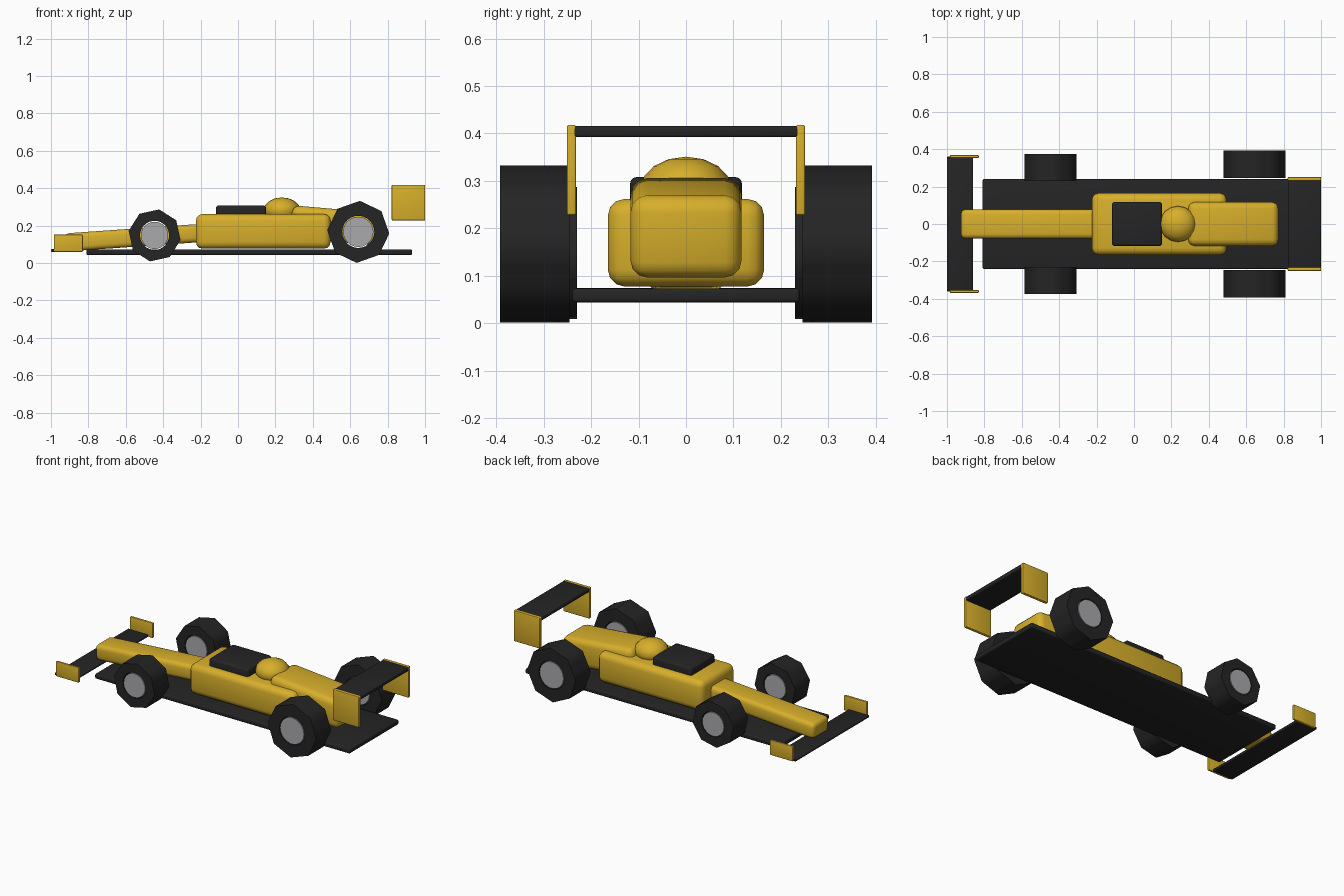
import bpy, bmesh, math
from mathutils import Matrix, Vector

if "Cube" in bpy.data.objects:
    bpy.data.objects.remove(bpy.data.objects["Cube"], do_unlink=True)


def material(name, r, g, b):
    m = bpy.data.materials.new(name)
    m.use_nodes = True
    m.diffuse_color = (r, g, b, 1)
    m.node_tree.nodes["Principled BSDF"].inputs["Base Color"].default_value = (r, g, b, 1)
    return m


YELLOW = material("yellow paint", 0.68, 0.43, 0.024)
BLACK = material("black rubber", 0.018, 0.018, 0.018)
GREY = material("grey metal", 0.4, 0.4, 0.42)


def finish(name, bm, mat):
    bmesh.ops.recalc_face_normals(bm, faces=bm.faces)
    me = bpy.data.meshes.new(name)
    bm.to_mesh(me)
    bm.free()
    me.materials.append(mat)
    ob = bpy.data.objects.new(name, me)
    bpy.context.collection.objects.link(ob)
    bpy.ops.object.select_all(action="DESELECT")
    ob.select_set(True)
    bpy.context.view_layer.objects.active = ob
    bpy.ops.object.shade_smooth_by_angle(angle=math.radians(50))
    return ob


def box(name, mat, x, y, z, bevel, tilt=0, segments=3):
    """Rounded box between (min, max) pairs, tilted about its own y axis."""
    bm = bmesh.new()
    bmesh.ops.create_cube(bm, size=1)
    size = [b - a for a, b in (x, y, z)]
    centre = Vector([(a + b) / 2 for a, b in (x, y, z)])
    bmesh.ops.scale(bm, vec=size, verts=bm.verts)
    bmesh.ops.bevel(bm, geom=bm.edges[:], offset=bevel, segments=segments,
                    profile=0.5, affect="EDGES")
    turn = Matrix.Rotation(math.radians(tilt), 4, "Y")
    bmesh.ops.transform(bm, matrix=Matrix.Translation(centre) @ turn, verts=bm.verts)
    return finish(name, bm, mat)


def tyre(name, x, z, radius, hole, y0, y1, turn):
    """Eight-sided tread around a round hole."""
    steps = 24
    side = math.radians(45)
    bm = bmesh.new()
    rings = []
    for i in range(steps):
        a = i * math.tau / steps
        outer = radius * math.cos(side / 2) / math.cos(a % side - side / 2)
        ang = a + math.radians(turn)
        c, s = math.cos(ang), math.sin(ang)
        rings.append([bm.verts.new((x + r * c, y, z + r * s))
                      for r, y in ((outer, y0), (outer, y1), (hole, y1), (hole, y0))])
    for i in range(steps):
        a, b = rings[i], rings[(i + 1) % steps]
        for k in range(4):
            n = (k + 1) % 4
            bm.faces.new((a[k], a[n], b[n], b[k]))
    finish(name, bm, BLACK)


def rim(name, x, z, radius, y0, y1):
    bm = bmesh.new()
    place = Matrix.Translation((x, (y0 + y1) / 2, z)) @ Matrix.Rotation(math.pi / 2, 4, "X")
    bmesh.ops.create_cone(bm, cap_ends=True, segments=24, radius1=radius,
                          radius2=radius, depth=abs(y1 - y0), matrix=place)
    finish(name, bm, GREY)


# Floor and bodywork
box("floor", BLACK, (-0.81, 0.93), (-0.24, 0.24), (0.043, 0.073), 0.008)
box("main_body", YELLOW, (-0.225, 0.495), (-0.165, 0.165), (0.077, 0.262), 0.036)
box("nose", YELLOW, (-0.925, -0.17), (-0.078, 0.078), (0.088, 0.185), 0.025, tilt=-4)
box("engine_cover", YELLOW, (0.285, 0.768), (-0.117, 0.117), (0.114, 0.288), 0.035, tilt=5)
box("cockpit", BLACK, (-0.118, 0.15), (-0.118, 0.118), (0.2, 0.308), 0.014)

# Helmet
bm = bmesh.new()
bmesh.ops.create_uvsphere(bm, u_segments=16, v_segments=8, radius=1,
                          matrix=Matrix.Translation((0.235, 0, 0.283))
                          @ Matrix.Diagonal((0.098, 0.096, 0.068, 1)))
finish("helmet", bm, YELLOW)

# Wings
box("front_wing", BLACK, (-1.0, -0.86), (-0.36, 0.36), (0.06, 0.074), 0.004)
box("rear_wing", BLACK, (0.823, 1.0), (-0.24, 0.24), (0.392, 0.416), 0.006)

# Wing end plates and wheels on both sides
for tag, s in (("left", 1), ("right", -1)):
    def span(a, b):
        return tuple(sorted((s * a, s * b)))

    box("front_end_plate_" + tag, YELLOW, (-0.985, -0.83), span(0.353, 0.368), (0.06, 0.152), 0.004)
    box("rear_end_plate_" + tag, YELLOW, (0.822, 1.0), span(0.232, 0.251), (0.228, 0.418), 0.004)
    for end, x, z, r, hub, y0, y1, turn in (
            ("front", -0.446, 0.148, 0.141, 0.073, 0.23, 0.373, -10),
            ("rear", 0.643, 0.167, 0.166, 0.081, 0.246, 0.392, -3)):
        tyre(f"{end}_tyre_{tag}", x, z, r, hub + 0.005, s * y0, s * y1, turn)
        rim(f"{end}_rim_{tag}", x, z, hub, s * y0, s * y1)
